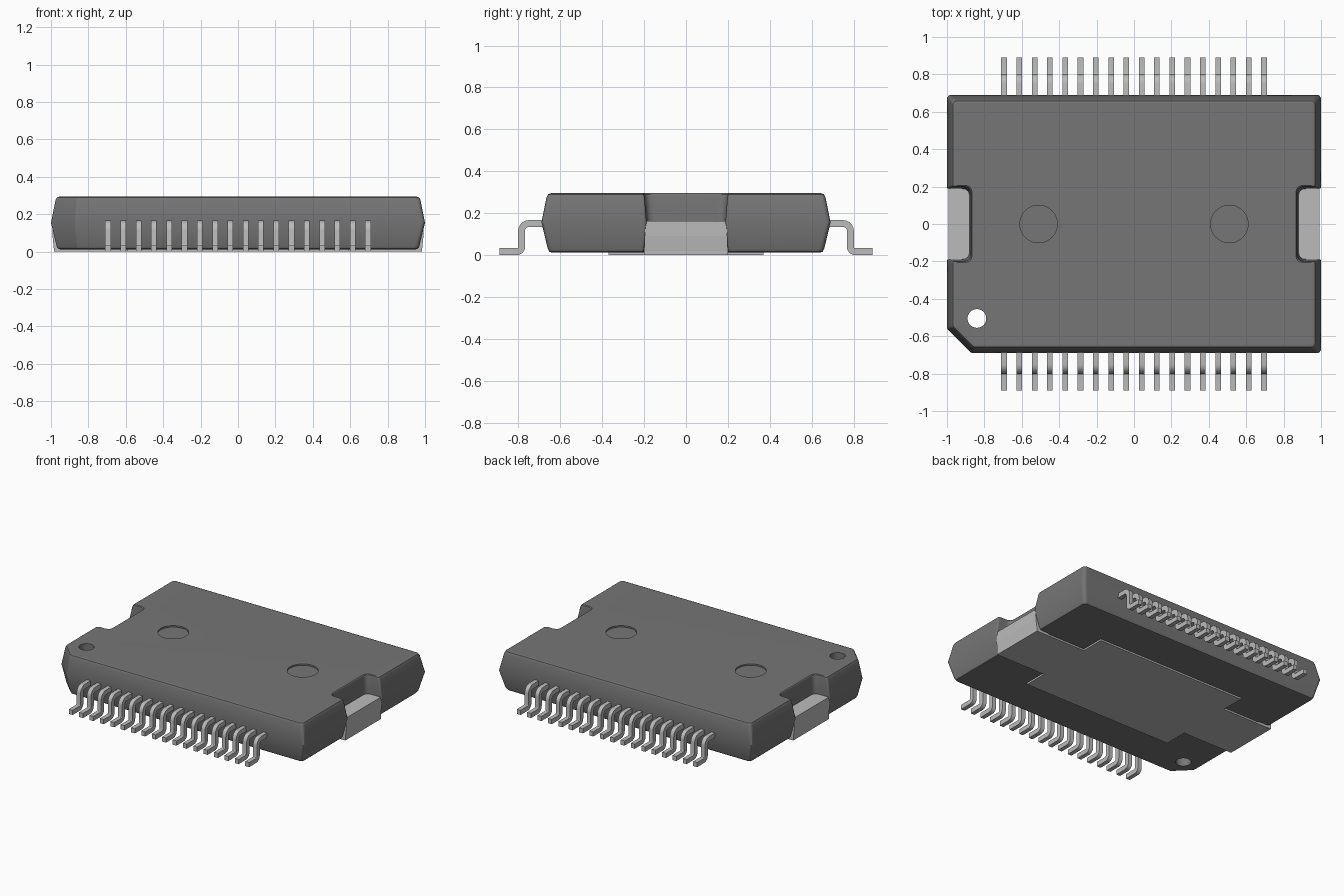
import bpy, bmesh
from math import sin, cos, pi, radians
from mathutils import Vector

if "Cube" in bpy.data.objects:
    bpy.data.objects.remove(bpy.data.objects["Cube"])


def material(name, value):
    m = bpy.data.materials.new(name)
    m.use_nodes = True
    colour = (value, value, value, 1)
    m.diffuse_color = colour
    m.node_tree.nodes["Principled BSDF"].inputs["Base Color"].default_value = colour
    return m


dark = material("dark grey resin", 0.18)
metal = material("light grey metal", 0.5)


def finish(name, bm, mat):
    bmesh.ops.recalc_face_normals(bm, faces=bm.faces)
    mesh = bpy.data.meshes.new(name)
    bm.to_mesh(mesh)
    bm.free()
    mesh.materials.append(mat)
    ob = bpy.data.objects.new(name, mesh)
    bpy.context.collection.objects.link(ob)
    return ob


def activate(ob):
    bpy.ops.object.select_all(action='DESELECT')
    ob.select_set(True)
    bpy.context.view_layer.objects.active = ob


def smooth(ob):
    activate(ob)
    bpy.ops.object.shade_smooth_by_angle(angle=radians(30))


def loft(bm, rings):
    """Join equal-length rings of points and cap both ends."""
    loops = [[bm.verts.new(p) for p in ring] for ring in rings]
    for a, b in zip(loops, loops[1:]):
        for i in range(len(a)):
            j = (i + 1) % len(a)
            bm.faces.new((a[i], a[j], b[j], b[i]))
    bm.faces.new(loops[0][::-1])
    bm.faces.new(loops[-1])


def rounded(corners, steps=4):
    """Round each (x, y, radius) corner with a quadratic arc."""
    pts = []
    for i, (x, y, r) in enumerate(corners):
        p = Vector((x, y))
        before = Vector(corners[i - 1][:2]) - p
        after = Vector(corners[(i + 1) % len(corners)][:2]) - p
        a, b = p + before.normalized() * r, p + after.normalized() * r
        for k in range(steps + 1):
            t = k / steps
            pts.append(a * (1 - t) ** 2 + p * 2 * t * (1 - t) + b * t * t)
    return pts


def body_outline(d):
    """Plan of the body, inset by d, with end notches and a cut corner."""
    x, y = 1 - d, 0.69 - d
    w, n = 0.188 + d * 0.4, 0.88 - d * 0.3
    cut = 0.13 - d * 0.6
    return rounded([
        (-x + cut, -y, 0.01), (x, -y, 0.025),
        (x, -w, 0.012), (n, -w, 0.04), (n, w, 0.04), (x, w, 0.012),
        (x, y, 0.025), (-x, y, 0.025),
        (-x, w, 0.012), (-n, w, 0.04), (-n, -w, 0.04), (-x, -w, 0.012),
        (-x, -y + cut, 0.01)])


# Moulded body: drafted to a waist, with rounded top and bottom rims
bm = bmesh.new()
levels = [(0.012, 0.05), (0.016, 0.038), (0.03, 0.03), (0.155, 0),
          (0.275, 0.024), (0.29, 0.032), (0.295, 0.046)]
loft(bm, [[(p.x, p.y, z) for p in body_outline(d)] for z, d in levels])
body = finish("moulded_body", bm, dark)

# Through hole at the cut corner and two shallow round recesses on top
for x, y, r, z0 in [(-0.84, -0.505, 0.05, -0.1), (-0.51, 0, 0.1, 0.285),
                    (0.51, 0, 0.1, 0.285)]:
    bm = bmesh.new()
    ring = [(x + r * cos(a), y + r * sin(a))
            for a in (2 * pi * k / 40 for k in range(40))]
    loft(bm, [[(px, py, z) for px, py in ring] for z in (z0, 0.4)])
    cutter = finish("cutter", bm, dark)
    cutter.hide_render = True
    activate(body)
    mod = body.modifiers.new("cut", 'BOOLEAN')
    mod.operation, mod.solver, mod.object = 'DIFFERENCE', 'EXACT', cutter
    bpy.ops.object.modifier_apply(modifier=mod.name)
    bpy.data.objects.remove(cutter)
smooth(body)
weighted = body.modifiers.new("flat_faces", 'WEIGHTED_NORMAL')
weighted.keep_sharp = True

# Heat spreader: cross-shaped plate showing underneath
bm = bmesh.new()
ex, ey, cx, cy = 0.985, 0.2, 0.59, 0.37
half = [(ex, -ey), (ex, ey), (cx, ey), (cx, cy)]
cross = half + [(-cx, cy), (-cx, ey)] + [(-x, -y) for x, y in half] \
    + [(cx, -cy), (cx, -ey)]
loft(bm, [[(x, y, z) for x, y in cross] for z in (0, 0.03)])
finish("heat_spreader_plate", bm, metal)

# Raised spreader blocks filling the lower half of each notch
for side, name in ((1, "left"), (-1, "right")):
    bm = bmesh.new()
    rings = []
    for z, x, w in ((0.02, ex, ey), (0.09, 0.992, 0.197), (0.162, 0.992, 0.192)):
        rings.append([(side * 0.8, -w, z), (side * x, -w, z),
                      (side * x, w, z), (side * 0.8, w, z)])
    loft(bm, rings)
    finish("heat_spreader_block_" + name, bm, metal)


def arc(cy, cz, r, start, end, steps=6):
    return [(cy + r * cos(a), cz + r * sin(a)) for a in
            (start + (end - start) * k / steps for k in range(steps + 1))]


# Gull-wing lead section: shoulder, upper bend, lower bend, foot
t = 0.0165
upper = [(0.6, 0.15 + t)] + arc(0.75, 0.115, 0.035 + t, pi / 2, 0) \
    + arc(0.807, 0.0385, 0.022 - t, pi, 1.5 * pi) + [(0.89, 2 * t)]
lower = [(0.6, 0.15 - t)] + arc(0.75, 0.115, 0.035 - t, pi / 2, 0) \
    + arc(0.807, 0.0385, 0.022 + t, pi, 1.5 * pi) + [(0.89, 0)]
section = upper + lower[::-1]

# Eighteen leads along the front and along the back
count, span = 18, 0.695
for side, name in ((-1, "front"), (1, "back")):
    bm = bmesh.new()
    for i in range(count):
        x = -span + 2 * span * i / (count - 1)
        loft(bm, [[(x + e, side * y, z) for y, z in section]
                  for e in (-0.015, 0.015)])
    smooth(finish(name + "_leads", bm, metal))
